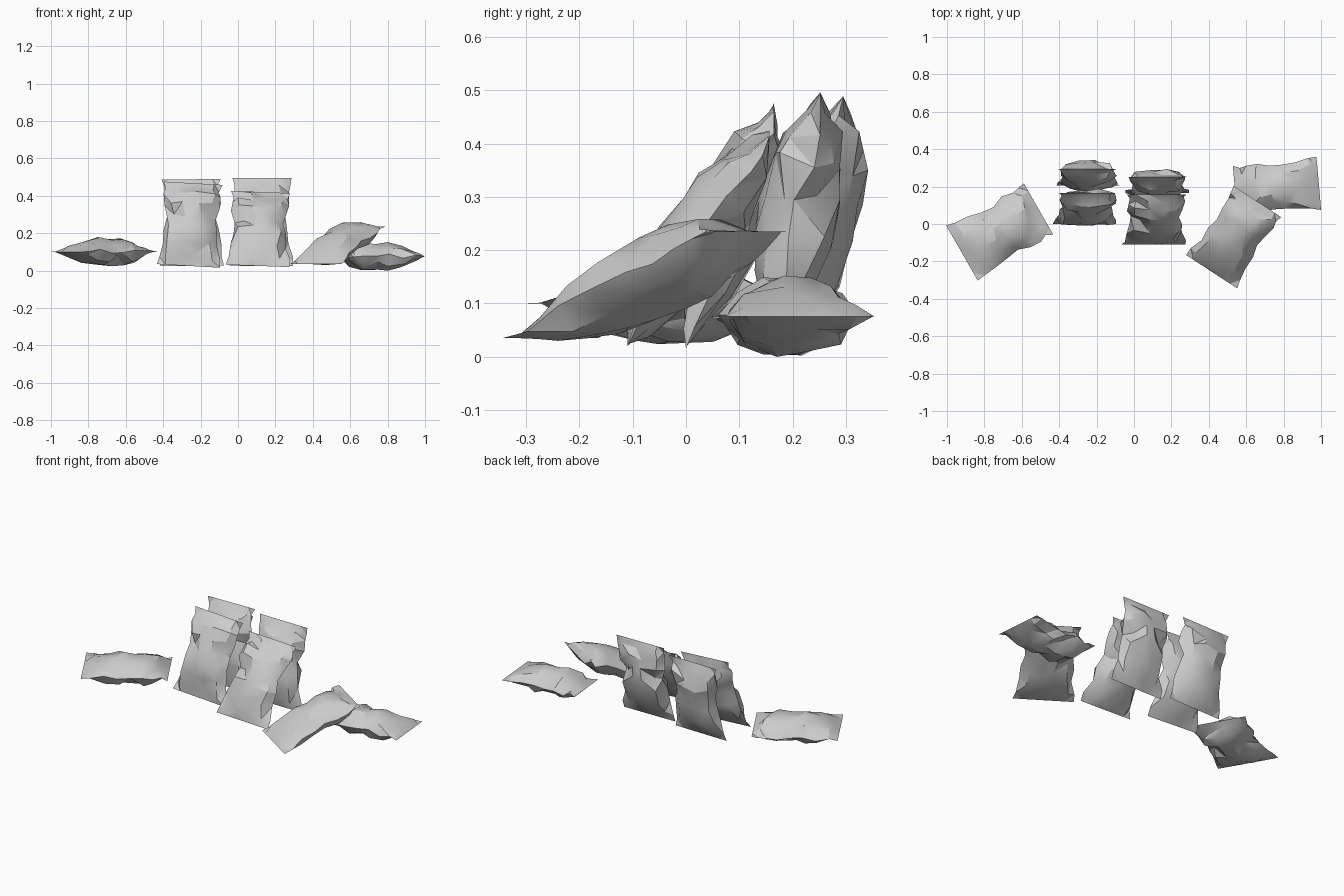
import bpy, bmesh, math, random
from mathutils import Vector

cube = bpy.data.objects.get("Cube")
if cube:
    bpy.data.objects.remove(cube, do_unlink=True)

foil = bpy.data.materials.new("grey foil")
foil.use_nodes = True
grey = (0.6, 0.6, 0.6, 1)
foil.diffuse_color = grey
foil.node_tree.nodes["Principled BSDF"].inputs["Base Color"].default_value = grey

# Rows along the bag: position, half width, half thickness
ROWS = [(0, .17, 0), (.1, .163, .025), (.26, .15, .052), (.42, .143, .068),
        (.57, .132, .066), (.71, .15, .064), (.84, .15, .048),
        (.92, .145, .022), (1, .158, 0)]
WAIST = 4
# Columns across the bag: position, share of the thickness
COLS = [(-1, 0), (-.72, .7), (-.25, .98), (.25, .98), (.72, .7), (1, 0)]


def bag(name, start, end, facing, bend=0.0, puff=1.0, width=1.0, seed=0):
    """Puffed, crumpled pillow bag with flat seams, running from start to end."""
    rng = random.Random(seed)
    start, end = Vector(start), Vector(end)
    axis = end - start
    side = axis.cross(Vector(facing)).normalized()
    normal = side.cross(axis).normalized()
    bm = bmesh.new()
    last_r, last_c = len(ROWS) - 1, len(COLS) - 1

    def sheet(sign, rim):
        grid = {}
        for r, (t, half, thick) in enumerate(ROWS):
            for c, (u, share) in enumerate(COLS):
                on_rim = r in (0, last_r) or c in (0, last_c)
                if on_rim and rim:
                    grid[r, c] = rim[r, c]
                    continue
                depth = sign * thick * share * puff
                jitter = Vector((0, 0, 0))
                if not on_rim:
                    depth += rng.uniform(-.008, .006) * sign
                    jitter = side * rng.uniform(-.016, .016) + axis * rng.uniform(-.035, .035)
                    # Creased dents beside the waist
                    if r == WAIST and c in (1, last_c - 1):
                        depth -= sign * rng.uniform(.008, .028)
                elif 0 < r < last_r:
                    depth += rng.uniform(-.015, .015)
                    jitter = side * rng.uniform(-.008, .008)
                depth += bend * 4 * t * (1 - t)
                p = start + axis * t + side * u * half * width + normal * depth + jitter
                grid[r, c] = bm.verts.new(p)
        for r in range(last_r):
            for c in range(last_c):
                q = [grid[r, c], grid[r, c + 1], grid[r + 1, c + 1], grid[r + 1, c]]
                bm.faces.new(q if sign > 0 else q[::-1])
        return grid

    front = sheet(1, None)
    sheet(-1, front)
    # Crumpled film breaks into triangles
    bmesh.ops.triangulate(bm, faces=bm.faces[:])
    bmesh.ops.recalc_face_normals(bm, faces=bm.faces[:])
    mesh = bpy.data.meshes.new(name)
    bm.to_mesh(mesh)
    bm.free()
    mesh.materials.append(foil)
    ob = bpy.data.objects.new(name, mesh)
    bpy.context.collection.objects.link(ob)
    bpy.ops.object.select_all(action='DESELECT')
    ob.select_set(True)
    bpy.context.view_layer.objects.active = ob
    bpy.ops.object.shade_smooth_by_angle(angle=math.radians(28))


FRONT, UP = (0, -1, 0), (0, 0, 1)

# Four upright bags in two leaning pairs
bag("front_bag_right", (-.265, 0, .025), (-.24, .165, .467), FRONT, puff=1.05, seed=1)
bag("front_bag_left", (.105, -.11, .025), (.12, .157, .42), FRONT, puff=1.05, seed=2)
bag("back_bag_right", (-.245, .205, .025), (-.25, .295, .488), FRONT, puff=1.1, seed=3)
bag("back_bag_left", (.125, .165, .025), (.128, .252, .495), FRONT, puff=1.1, seed=4)

# Fallen bags on both sides, one resting on another
bag("fallen_bag_right", (-.92, -.155, .1), (-.51, .08, .1), UP, puff=1.1, seed=5)
bag("fallen_bag_left", (.988, .217, .075), (.54, .178, .075), UP, puff=1.08, width=.84, seed=6)
bag("resting_bag_left", (.415, -.255, .035), (.66, .12, .235), UP, bend=.008, puff=1.1, width=.96, seed=7)
